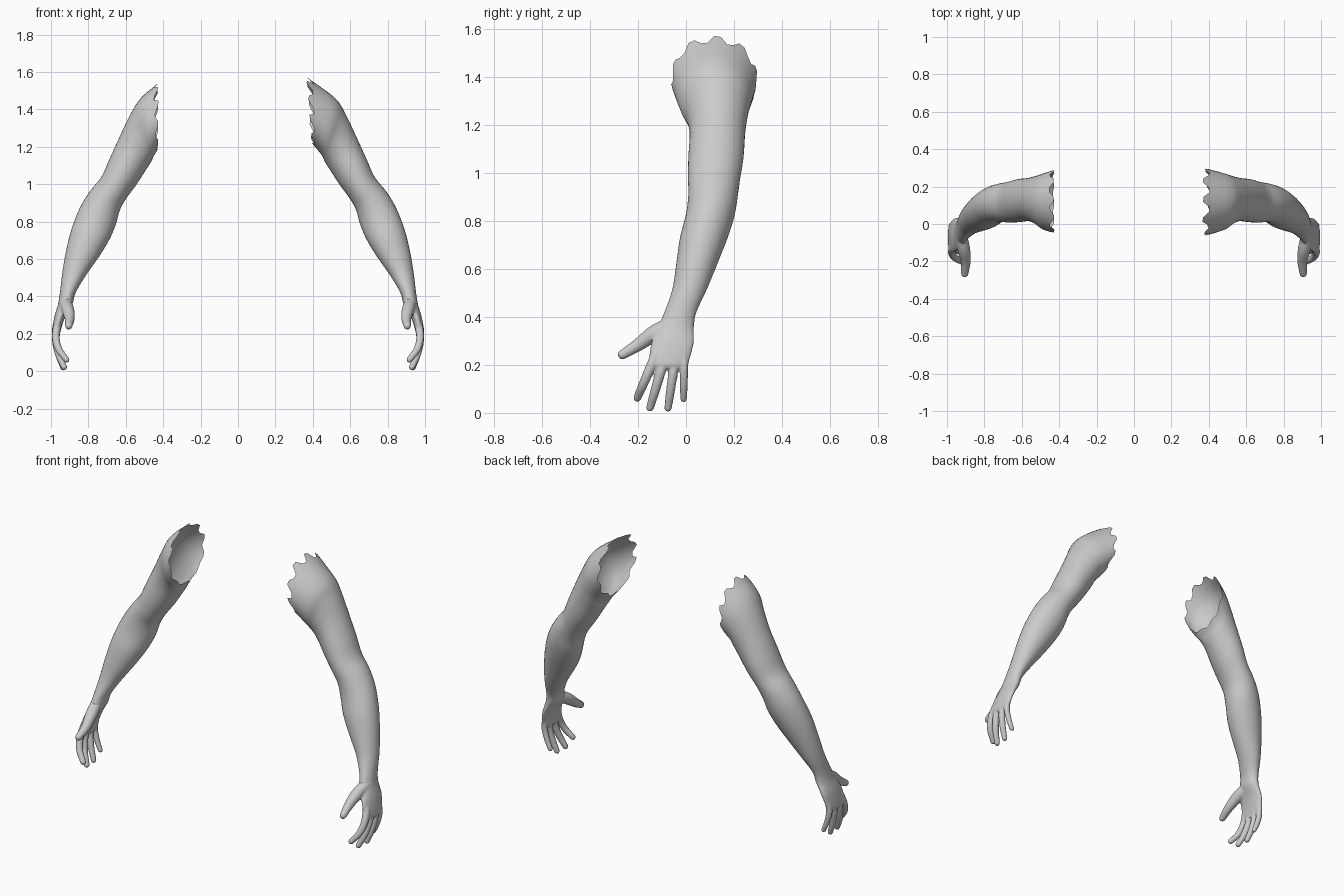
import bpy
import bmesh
import math
import random
from mathutils import Vector, Matrix

random.seed(7)
SEGMENTS = 40
STEPS = 4
X_AXIS = Vector((1, 0, 0))

default_cube = bpy.data.objects.get("Cube")
if default_cube:
    bpy.data.objects.remove(default_cube, do_unlink=True)

skin = bpy.data.materials.new("plain_grey_skin")
skin.use_nodes = True
grey = (0.6, 0.6, 0.6, 1)
skin.diffuse_color = grey
skin.node_tree.nodes["Principled BSDF"].inputs["Base Color"].default_value = grey

# Cross-sections: outer x, outer z, inner x, inner z, front y, back y
SHOULDER_CUT = {
    "left": (.385, 1.56, .4, 1.215, -.06, .295),
    "right": (.44, 1.53, .43, 1.185, -.045, .287),
}
ARM = [
    (.52, 1.46, .448, 1.155, -.03, .27),
    (.575, 1.375, .465, 1.12, .0, .257),
    (.63, 1.26, .49, 1.08, .015, .247),
    (.685, 1.14, .545, .995, .01, .24),
    (.73, 1.04, .6, .92, .008, .226),
    (.79, .965, .632, .86, .01, .217),
    (.845, .875, .655, .78, .0, .203),
    (.89, .76, .69, .7, -.025, .173),
    (.92, .64, .745, .61, -.04, .132),
    (.94, .52, .815, .51, -.057, .087),
    (.952, .42, .868, .42, -.09, .043),
]
HAND = [
    (.962, .36, .885, .36, -.115, .033),
    (.982, .29, .925, .29, -.145, .032),
    (.996, .21, .95, .21, -.155, .012),
    (.99, .185, .955, .185, -.145, .005),
]

# Fingers: knuckle y, tip x, tip y, tip z, thickness
FINGERS = [
    (-.122, .917, -.203, .062, 1.0),
    (-.082, .93, -.15, .022, 1.0),
    (-.042, .935, -.075, .02, .95),
    (-.008, .935, -.01, .058, .85),
]


def spline(points, steps):
    """Smooth curve through points of any dimension."""
    pts = [Vector(p) for p in points]
    result = []
    for i in range(len(pts) - 1):
        b, c = pts[i], pts[i + 1]
        into = (c - pts[i - 1]) / 2 if i else c - b
        out = (pts[i + 2] - b) / 2 if i + 2 < len(pts) else c - b
        for k in range(steps):
            t = k / steps
            s = 1 - t
            result.append(b * (s * s * (1 + 2 * t)) + c * (t * t * (3 - 2 * t))
                          + into * (t * s * s) - out * (t * t * s))
    result.append(pts[-1])
    return result


def section_ring(p):
    """Turn a cross-section into centre and two half axes."""
    outer, inner = Vector((p[0], 0, p[1])), Vector((p[2], 0, p[3]))
    centre = (outer + inner) / 2
    centre.y = (p[4] + p[5]) / 2
    return centre, (outer - inner) / 2, Vector((0, (p[5] - p[4]) / 2, 0))


def tube(bm, rings, segments, capped):
    rows = []
    for centre, u, v in rings:
        row = []
        for j in range(segments):
            a = math.tau * j / segments
            row.append(bm.verts.new(centre + u * math.cos(a) + v * math.sin(a)))
        rows.append(row)
    for a, b in zip(rows, rows[1:]):
        for j in range(segments):
            n = (j + 1) % segments
            bm.faces.new((a[j], b[j], b[n], a[n]))
    if capped:
        bm.faces.new(rows[0])
        bm.faces.new(rows[-1][::-1])
    return rows


def digit(bm, points):
    """Tapered rounded finger along points of x, y, z, radius."""
    path = spline(points, STEPS)
    rings = []
    for i, p in enumerate(path):
        ahead = path[min(i + 1, len(path) - 1)]
        behind = path[max(i - 1, 0)]
        d = Vector((ahead - behind)[:3]).normalized()
        u = d.cross(X_AXIS).normalized()
        rings.append((Vector(p[:3]), u * p[3], u.cross(d) * p[3]))
    tube(bm, rings, 16, True)
    tip = path[-1]
    bmesh.ops.create_uvsphere(bm, u_segments=16, v_segments=10, radius=tip[3],
                              matrix=Matrix.Translation(tip[:3]))


def finish(bm, name, side):
    if side == "right":
        for v in bm.verts:
            v.co.x = -v.co.x
        bmesh.ops.reverse_faces(bm, faces=bm.faces[:])
    for f in bm.faces:
        f.smooth = True
    mesh = bpy.data.meshes.new(name)
    bm.to_mesh(mesh)
    bm.free()
    mesh.materials.append(skin)
    obj = bpy.data.objects.new(name, mesh)
    bpy.context.collection.objects.link(obj)
    return obj


def build_arm(side, sections, wrist):
    """Open sleeve of skin with a torn edge at the shoulder."""
    bm = bmesh.new()
    rows = tube(bm, [section_ring(p) for p in sections[:wrist + 1]], SEGMENTS, False)
    for j, (edge, following) in enumerate(zip(rows[0], rows[1])):
        bite = random.uniform(.3, .75) * (1 if (j // 2) % 2 else -1)
        edge.co = edge.co.lerp(following.co, bite)
    finish(bm, side + "_arm", side)


def build_hand(side, sections, wrist):
    """Palm, four fingers and thumb fused into one surface."""
    bm = bmesh.new()
    tube(bm, [section_ring(p) for p in sections[wrist - 2:]], SEGMENTS, True)
    for knuckle, tx, ty, tz, size in FINGERS:
        base = Vector((.965, knuckle, .25))
        tip = Vector((tx, ty, tz))
        points = []
        for t, x, r in ((0, .965, .022), (.35, .974, .021), (.7, .959, .0195), (1, tx, .0165)):
            p = base.lerp(tip, t)
            points.append((x, p.y, p.z, r * size))
        digit(bm, points)
    digit(bm, [(.925, -.06, .37, .033), (.91, -.135, .33, .034),
               (.9, -.2, .283, .027), (.905, -.265, .243, .02)])
    hand = finish(bm, side + "_hand", side)
    fuse = hand.modifiers.new("fuse", 'REMESH')
    fuse.mode = 'VOXEL'
    fuse.voxel_size = .005
    fuse.use_smooth_shade = True
    soften = hand.modifiers.new("soften", 'SMOOTH')
    soften.factor = .5
    soften.iterations = 5


for side, cut in SHOULDER_CUT.items():
    sections = spline([cut] + ARM + HAND, STEPS)
    wrist = (len(ARM) + 1) * STEPS
    build_arm(side, sections, wrist)
    build_hand(side, sections, wrist)
